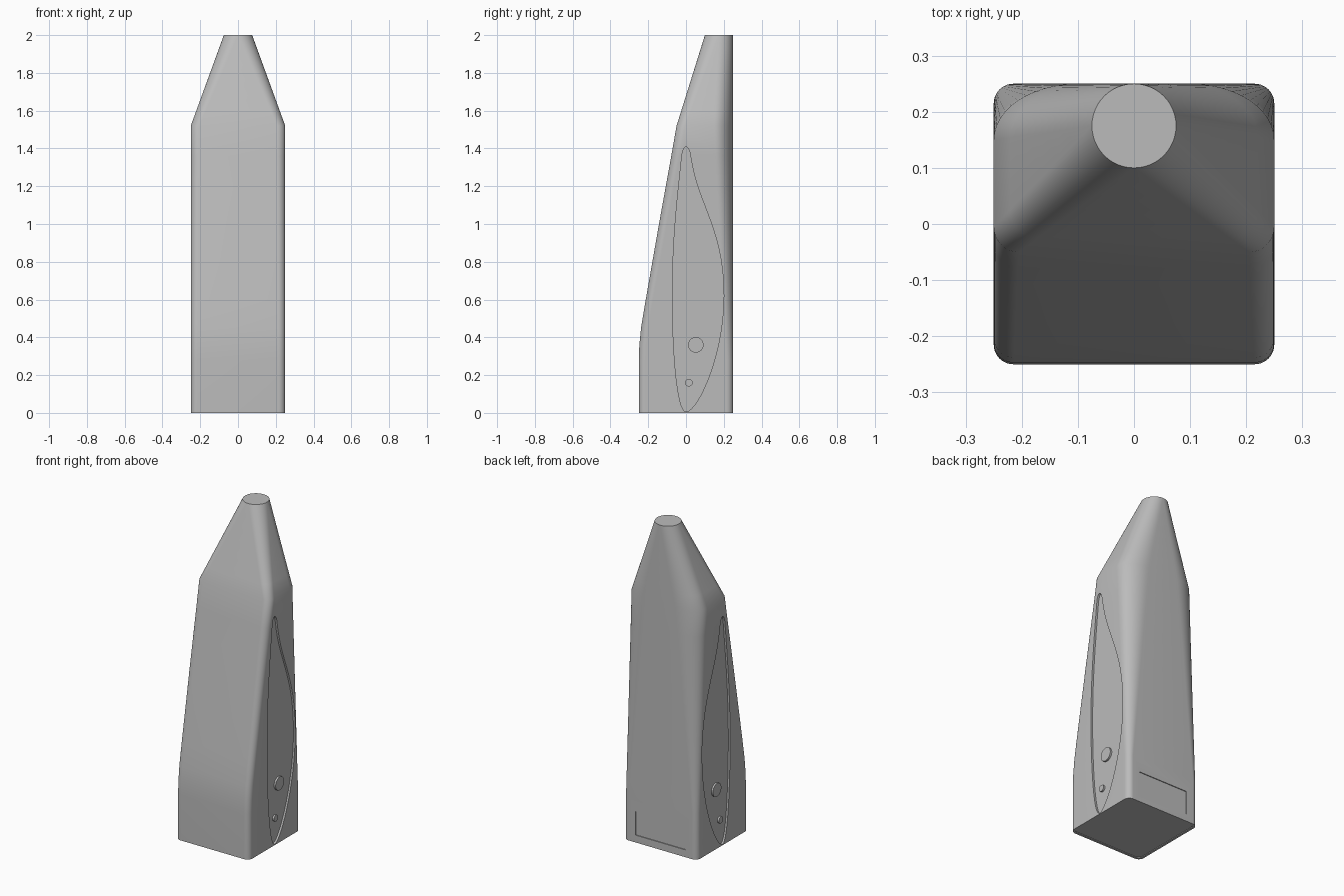
import bpy, bmesh, math
from mathutils import Vector
from mathutils.geometry import interpolate_bezier

cube = bpy.data.objects.get("Cube")
if cube:
    bpy.data.objects.remove(cube, do_unlink=True)

grey = bpy.data.materials.new("light_grey")
grey.use_nodes = True
grey.diffuse_color = (0.5, 0.5, 0.5, 1)
grey.node_tree.nodes["Principled BSDF"].inputs["Base Color"].default_value = (0.5, 0.5, 0.5, 1)


def loft(name, rings):
    """Skin a stack of equal-length rings and cap both ends."""
    bm = bmesh.new()
    loops = [[bm.verts.new(p) for p in ring] for ring in rings]
    n = len(loops[0])
    for a, b in zip(loops, loops[1:]):
        for i in range(n):
            j = (i + 1) % n
            bm.faces.new((a[i], a[j], b[j], b[i]))
    bm.faces.new(loops[0][::-1])
    bm.faces.new(loops[-1])
    bmesh.ops.remove_doubles(bm, verts=bm.verts, dist=0.0005)
    bmesh.ops.recalc_face_normals(bm, faces=bm.faces)
    mesh = bpy.data.meshes.new(name)
    bm.to_mesh(mesh)
    bm.free()
    mesh.materials.append(grey)
    obj = bpy.data.objects.new(name, mesh)
    bpy.context.collection.objects.link(obj)
    return obj


def section(z, half, front, back, front_r, back_rx, back_ry, steps=12):
    """Rounded rectangle with separate front and back corner radii."""
    corners = [(1, 1, back_rx, back_ry), (-1, 1, back_rx, back_ry),
               (-1, -1, front_r, front_r), (1, -1, front_r, front_r)]
    ring = []
    for q, (sx, sy, rx, ry) in enumerate(corners):
        cx = sx * (half - rx)
        cy = back - ry if sy > 0 else front + ry
        for k in range(steps + 1):
            a = (q + k / steps) * math.pi / 2
            ring.append((cx + rx * math.cos(a), cy + ry * math.sin(a), z))
    return ring


def cut(obj, cutter):
    mod = obj.modifiers.new("cut", 'BOOLEAN')
    mod.operation = 'DIFFERENCE'
    mod.solver = 'EXACT'
    mod.object = cutter
    bpy.context.view_layer.objects.active = obj
    bpy.ops.object.modifier_apply(modifier=mod.name)
    bpy.data.objects.remove(cutter, do_unlink=True)


def side_prism(name, outline, x0, x1):
    return loft(name, [[(x, y, z) for y, z in outline] for x in (x0, x1)])


def smooth(obj):
    bpy.ops.object.select_all(action='DESELECT')
    obj.select_set(True)
    bpy.context.view_layer.objects.active = obj
    bpy.ops.object.shade_smooth_by_angle(angle=math.radians(30))


# Body: square foot, sloping front, neck narrowing to a round tip
R = 0.035
rings = [section(0, 0.25, -0.25, 0.25, R, R, R)]
slope = [(0.28, -0.25), (0.36, -0.247), (0.45, -0.238), (0.6, -0.213), (0.8, -0.178),
         (1.0, -0.143), (1.2, -0.107), (1.36, -0.078), (1.52, -0.05)]
for z, front in slope:
    t = (z - 0.28) / 1.24
    rings.append(section(z, 0.25, front, 0.25, R + 0.01 * t, R + 0.115 * t, R + 0.065 * t))
for k in range(1, 7):
    t = k / 6
    mix = lambda a, b: a + (b - a) * t
    rings.append(section(mix(1.52, 2), mix(0.25, 0.075), mix(-0.05, 0.1), 0.25,
                         mix(R + 0.01, 0.075), mix(0.15, 0.075), mix(0.1, 0.075)))
body = loft("body", rings)

# Teardrop outline of the side recess, as bezier spans in (y, z)
spans = [((0, 0.006), (0.06, 0.006), (0.2, 0.3), (0.2, 0.62)),
         ((0.2, 0.62), (0.2, 0.98), (0.06, 1.1), (0.024, 1.36)),
         ((0.024, 1.36), (0.015, 1.425), (-0.015, 1.425), (-0.022, 1.36)),
         ((-0.022, 1.36), (-0.05, 1.1), (-0.072, 0.9), (-0.072, 0.62)),
         ((-0.072, 0.62), (-0.072, 0.3), (-0.045, 0.006), (0, 0.006))]
teardrop = []
for span in spans:
    teardrop += [tuple(p) for p in interpolate_bezier(*[Vector(p) for p in span], 16)[:-1]]

DEPTH = 0.012
for side, s in (("right", -1), ("left", 1)):
    cut(body, side_prism("recess_cutter", teardrop, s * (0.25 - DEPTH), s * 0.3))
    # Round buttons standing in the recess
    for name, y, z, r in (("large_button", 0.052, 0.36, 0.041), ("small_button", 0.015, 0.16, 0.02)):
        circle = [(y + r * math.cos(a * math.pi / 20), z + r * math.sin(a * math.pi / 20))
                  for a in range(40)]
        smooth(side_prism(f"{side}_{name}", circle, s * 0.23, s * 0.249))

# Shallow rectangular label recess on the back
cut(body, loft("label_cutter", [[(x, y, z) for x, z in ((-0.17, 0.045), (0.17, 0.045),
                                                        (0.17, 0.19), (-0.17, 0.19))]
                                for y in (0.245, 0.3)]))

# Recessed underside with a thin rim
cut(body, loft("underside_cutter", [section(z, 0.236, -0.236, 0.236, 0.025, 0.025, 0.025)
                                    for z in (-0.05, 0.004)]))
smooth(body)
